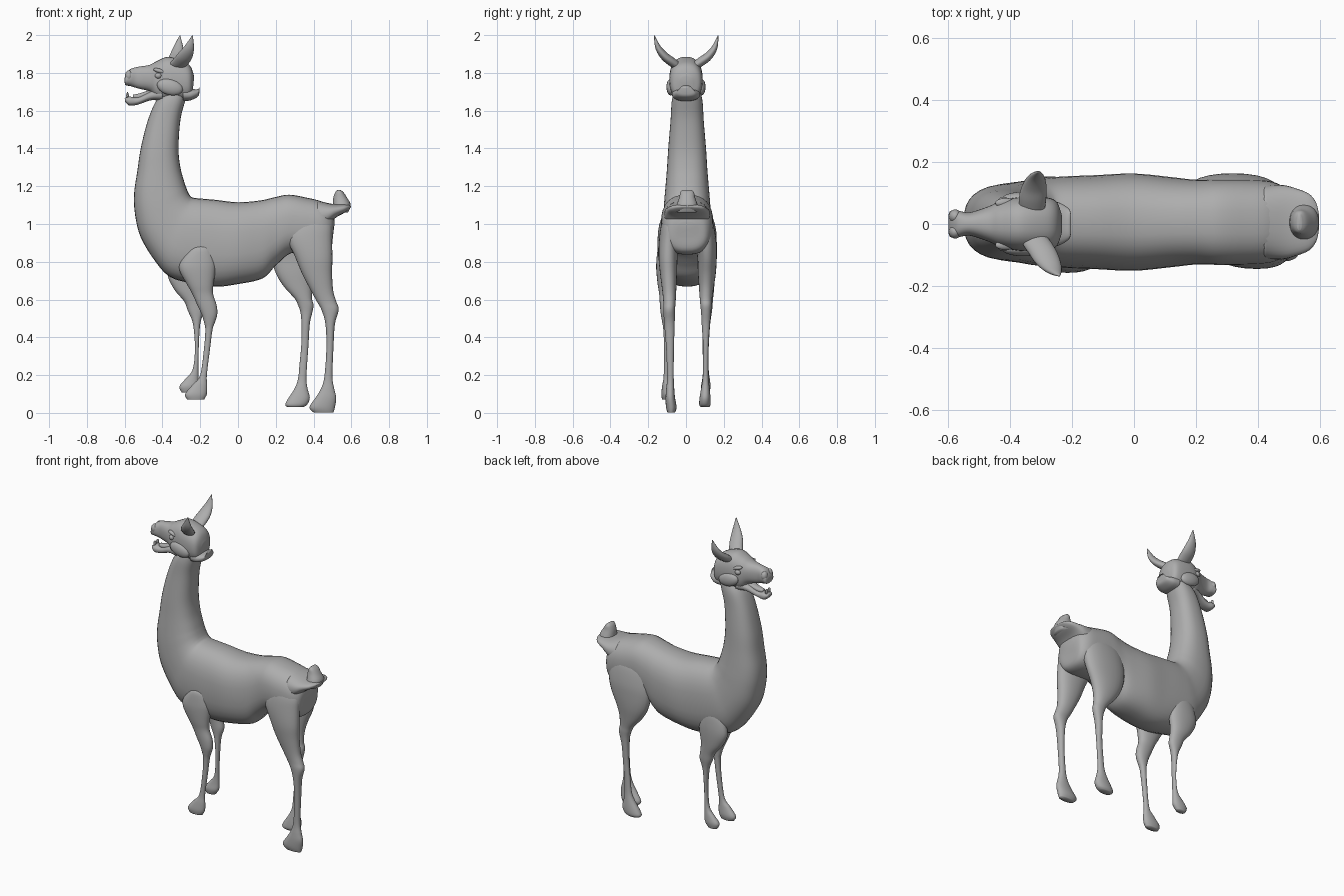
import bpy, bmesh, math
from mathutils import Vector

wool = bpy.data.materials.new("wool grey")
wool.diffuse_color = (0.42, 0.42, 0.42, 1)


def spline(rows, steps):
    """Catmull-Rom through rows of numbers."""
    out = []
    n = len(rows)
    for i in range(n - 1):
        p = [rows[max(0, min(n - 1, i + k))] for k in (-1, 0, 1, 2)]
        for s in range(steps):
            t = s / steps
            out.append([0.5 * (2 * b + (c - a) * t + (2 * a - 5 * b + 4 * c - d) * t * t
                               + (3 * b - a - 3 * c + d) * t ** 3)
                        for a, b, c, d in zip(*p)])
    out.append(list(rows[-1]))
    return out


def loft(name, rings, power=2.0, sides=32):
    """Skin closed rings, each given as centre and two half axes."""
    bm = bmesh.new()
    loops = []
    for c, u, v in rings:
        ring = []
        for k in range(sides):
            a = 2 * math.pi * k / sides
            ca, sa = math.cos(a), math.sin(a)
            cu = math.copysign(abs(ca) ** (2 / power), ca)
            sv = math.copysign(abs(sa) ** (2 / power), sa)
            ring.append(bm.verts.new(c + u * cu + v * sv))
        loops.append(ring)
    for r0, r1 in zip(loops, loops[1:]):
        for k in range(sides):
            j = (k + 1) % sides
            bm.faces.new((r0[k], r0[j], r1[j], r1[k]))
    # rounded-off ends closed with a fan
    for ring in (loops[0], loops[-1]):
        mid = bm.verts.new(sum((v.co for v in ring), Vector()) / sides)
        for k in range(sides):
            bm.faces.new((ring[k], ring[(k + 1) % sides], mid))
    return finish(name, bm)


def finish(name, bm):
    bmesh.ops.recalc_face_normals(bm, faces=bm.faces)
    for f in bm.faces:
        f.smooth = True
    me = bpy.data.meshes.new(name)
    bm.to_mesh(me)
    bm.free()
    me.materials.append(wool)
    ob = bpy.data.objects.new(name, me)
    bpy.context.collection.objects.link(ob)
    return ob


def side_loft(name, rows, yc=0.0, power=2.4, steps=5):
    """Rows: top x, z, bottom x, z, half width."""
    rings = []
    for xt, zt, xb, zb, w in spline(rows, steps):
        t, b = Vector((xt, yc, zt)), Vector((xb, yc, zb))
        rings.append(((t + b) / 2, (t - b) / 2, Vector((0, w, 0))))
    return loft(name, rings, power)


def leg_loft(name, rows, power=2.2):
    """Rows: z, front x, back x, inner y, outer y."""
    rings = []
    for z, xf, xb, yi, yo in spline(rows, 4):
        rings.append((Vector(((xf + xb) / 2, (yi + yo) / 2, z)),
                      Vector(((xb - xf) / 2, 0, 0)), Vector((0, (yo - yi) / 2, 0))))
    return loft(name, rings, power, 24)


def blob(name, loc, size, tilt=0.0):
    bm = bmesh.new()
    bmesh.ops.create_uvsphere(bm, u_segments=20, v_segments=12, radius=1)
    for v in bm.verts:
        v.co = Vector((v.co.x * size[0], v.co.y * size[1], v.co.z * size[2]))
    ob = finish(name, bm)
    ob.location = loc
    ob.rotation_euler = (0, tilt, 0)
    return ob


# torso, chest and neck in one sweep
side_loft("body_and_neck", [
    (.512, 1.01, .502, .93, .05), (.50, 1.06, .492, .865, .10),
    (.45, 1.115, .45, .84, .13), (.36, 1.14, .37, .84, .138),
    (.27, 1.155, .28, .845, .138), (.20, 1.143, .20, .78, .137),
    (.12, 1.125, .13, .712, .145), (0, 1.115, 0, .682, .157),
    (-.12, 1.128, -.12, .668, .152), (-.20, 1.135, -.24, .685, .148),
    (-.24, 1.14, -.36, .72, .142), (-.255, 1.152, -.44, .805, .133),
    (-.265, 1.17, -.515, .93, .126), (-.275, 1.195, -.545, 1.05, .121),
    (-.285, 1.225, -.55, 1.16, .115), (-.305, 1.30, -.533, 1.28, .107),
    (-.315, 1.40, -.515, 1.40, .10), (-.305, 1.55, -.48, 1.54, .088),
    (-.28, 1.65, -.44, 1.64, .082), (-.26, 1.72, -.40, 1.69, .07)], yc=.006, power=2.5)

# hind legs
leg_loft("hind_leg_near", [
    (1.08, .32, .46, -.03, -.10), (1.0, .275, .495, -.03, -.13),
    (.92, .262, .497, -.04, -.142), (.82, .305, .50, -.045, -.145),
    (.735, .34, .498, -.048, -.137), (.64, .39, .505, -.052, -.125),
    (.585, .42, .522, -.055, -.12), (.545, .442, .533, -.058, -.12),
    (.47, .463, .513, -.06, -.115), (.34, .468, .505, -.064, -.105),
    (.19, .457, .50, -.065, -.10), (.125, .438, .51, -.062, -.105),
    (.08, .41, .52, -.058, -.108), (.03, .378, .513, -.05, -.106),
    (.002, .40, .505, -.058, -.098)])
leg_loft("hind_leg_far", [
    (1.08, .24, .44, .04, .11), (1.0, .19, .47, .04, .145),
    (.90, .175, .47, .05, .162), (.82, .178, .45, .06, .163),
    (.74, .20, .415, .063, .158), (.67, .242, .395, .068, .148),
    (.605, .30, .392, .073, .138), (.57, .318, .40, .076, .136),
    (.53, .331, .393, .08, .132), (.47, .336, .38, .083, .127),
    (.36, .335, .373, .09, .12), (.26, .326, .366, .09, .118),
    (.18, .318, .362, .088, .12), (.13, .30, .368, .08, .125),
    (.08, .268, .38, .072, .13), (.045, .25, .367, .07, .13),
    (.03, .262, .345, .078, .122)])

# front legs
leg_loft("front_leg_near", [
    (.887, -.21, -.17, -.115, -.135), (.865, -.255, -.142, -.09, -.15),
    (.80, -.304, -.12, -.075, -.157), (.75, -.308, -.12, -.07, -.157),
    (.68, -.27, -.13, -.073, -.15), (.63, -.242, -.132, -.078, -.142),
    (.57, -.215, -.113, -.076, -.138), (.52, -.192, -.11, -.077, -.133),
    (.48, -.18, -.122, -.08, -.126), (.44, -.173, -.135, -.082, -.12),
    (.34, -.18, -.148, -.085, -.116), (.20, -.20, -.165, -.09, -.118),
    (.15, -.24, -.163, -.086, -.125), (.10, -.28, -.165, -.08, -.131),
    (.07, -.268, -.18, -.086, -.126)])
leg_loft("front_leg_far", [
    (.87, -.30, -.24, .115, .137), (.84, -.34, -.20, .09, .147),
    (.78, -.366, -.18, .075, .153), (.72, -.37, -.18, .072, .153),
    (.65, -.335, -.19, .075, .148), (.59, -.285, -.185, .08, .142),
    (.54, -.265, -.18, .082, .138), (.47, -.238, -.20, .086, .128),
    (.34, -.228, -.208, .088, .12), (.23, -.24, -.21, .09, .12),
    (.18, -.278, -.21, .086, .126), (.14, -.31, -.213, .08, .13),
    (.108, -.298, -.235, .088, .124)])

# tail: broad base with an upturned tip
side_loft("tail_base", [
    (.42, 1.125, .42, .95, .12), (.48, 1.11, .48, 1.0, .12),
    (.52, 1.105, .52, 1.035, .11), (.565, 1.105, .565, 1.06, .092),
    (.59, 1.10, .588, 1.078, .062), (.598, 1.095, .597, 1.088, .025)], yc=.006)
leg_loft("tail_tip", [
    (1.06, .50, .582, -.06, .07), (1.10, .502, .597, -.05, .062),
    (1.14, .505, .577, -.036, .048), (1.168, .515, .558, -.03, .042),
    (1.18, .527, .542, -.02, .03)])

# head with open mouth
side_loft("skull_and_muzzle", [
    (-.232, 1.78, -.24, 1.70, .035), (-.25, 1.832, -.25, 1.67, .072),
    (-.29, 1.862, -.28, 1.655, .086), (-.37, 1.885, -.36, 1.65, .087),
    (-.43, 1.862, -.43, 1.66, .075), (-.47, 1.842, -.465, 1.70, .058),
    (-.53, 1.832, -.53, 1.718, .038), (-.57, 1.82, -.57, 1.73, .043),
    (-.592, 1.795, -.595, 1.735, .042), (-.60, 1.775, -.60, 1.75, .028)])
side_loft("lower_jaw", [
    (-.40, 1.73, -.40, 1.65, .068), (-.47, 1.70, -.46, 1.655, .05),
    (-.53, 1.672, -.53, 1.632, .035), (-.58, 1.675, -.575, 1.627, .037),
    (-.60, 1.665, -.598, 1.648, .025)])
side_loft("tongue", [
    (-.45, 1.715, -.45, 1.68, .03), (-.52, 1.692, -.52, 1.66, .022),
    (-.555, 1.685, -.555, 1.665, .014)])
side_loft("nape_tuft", [
    (-.29, 1.73, -.29, 1.65, .075), (-.24, 1.715, -.25, 1.655, .07),
    (-.21, 1.715, -.212, 1.675, .05), (-.203, 1.735, -.204, 1.70, .03)])

for side, label in ((-1, "near"), (1, "far")):
    blob("eye_" + label, (-.422, side * .074, 1.785), (.018, .014, .015))
    blob("brow_" + label, (-.415, side * .068, 1.81), (.035, .016, .012), .3)
    blob("cheek_ruff_" + label, (-.36, side * .08, 1.725), (.07, .024, .042), .25)
    blob("tooth_" + label, (-.585, side * .014, 1.68), (.007, .012, .018))
    blob("nostril_lobe_" + label, (-.578, side * .025, 1.785), (.02, .022, .028))

# ears: leaf-shaped, splayed outwards; rows are x, y, z, width, thickness
ears = {
    "ear_near": [(-.335, -.035, 1.83, .04, .02), (-.305, -.075, 1.858, .042, .024),
                 (-.28, -.115, 1.89, .04, .022), (-.258, -.148, 1.935, .026, .015),
                 (-.241, -.168, 1.998, .002, .002)],
    "ear_far": [(-.33, .035, 1.83, .04, .02), (-.328, .08, 1.86, .044, .024),
                (-.322, .12, 1.89, .04, .022), (-.315, .152, 1.935, .026, .015),
                (-.308, .17, 1.998, .002, .002)]}
for name, rows in ears.items():
    pts = spline(rows, 5)
    rings = []
    for i, p in enumerate(pts):
        a, b = pts[max(0, i - 1)], pts[min(len(pts) - 1, i + 1)]
        d = (Vector(b[:3]) - Vector(a[:3])).normalized()
        u = Vector((1, 0, 0))
        u = (u - d * u.dot(d)).normalized()
        rings.append((Vector(p[:3]), u * p[3], d.cross(u) * p[4]))
    loft(name, rings, 2.0, 20)
